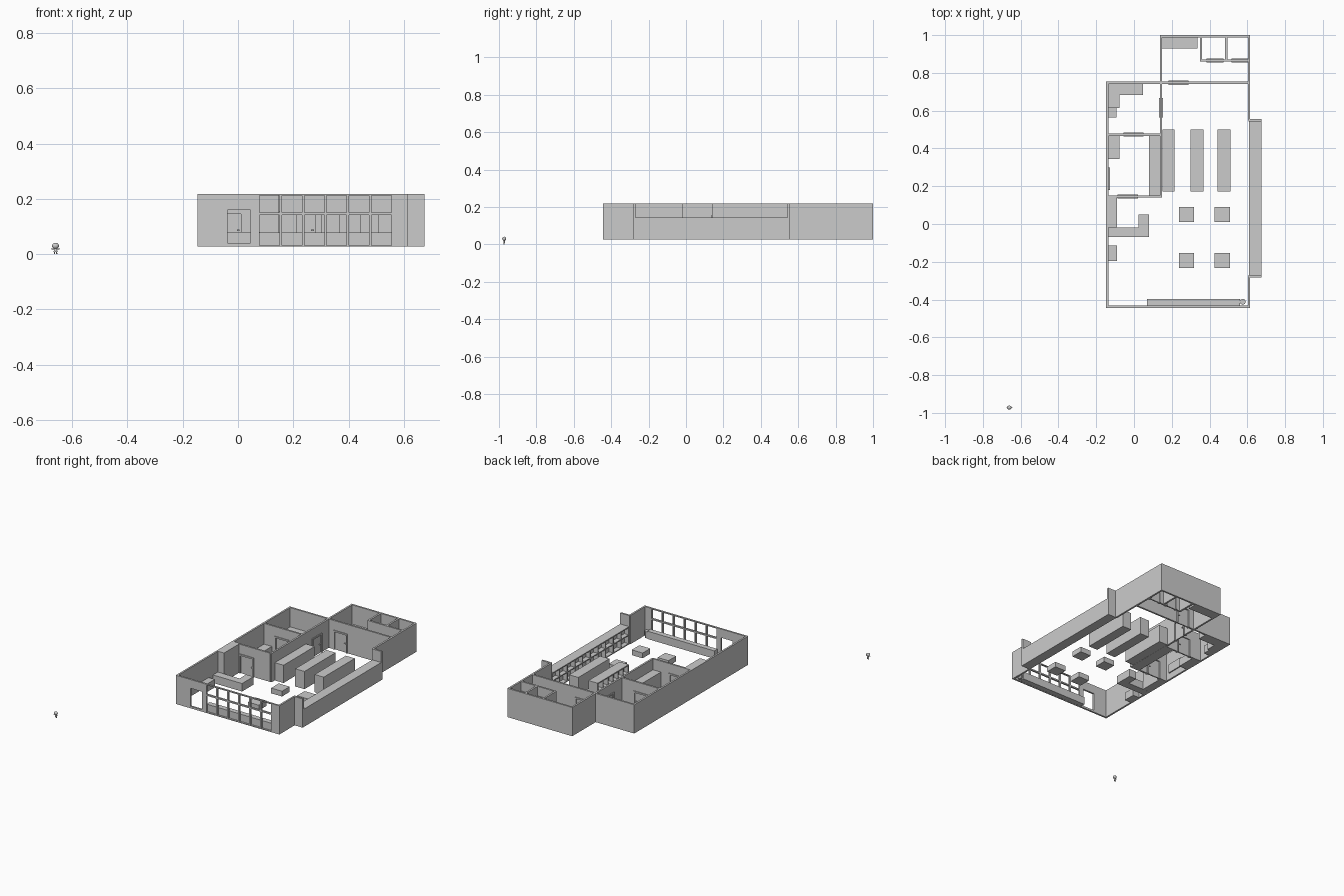
import bpy, bmesh, math
from mathutils import Vector

if "Cube" in bpy.data.objects:
    bpy.data.objects.remove(bpy.data.objects["Cube"])

Z0, Z1, T = 0.027, 0.218, 0.012      # wall base, wall top, wall thickness


def finish(name, bm):
    bmesh.ops.recalc_face_normals(bm, faces=bm.faces)
    me = bpy.data.meshes.new(name)
    bm.to_mesh(me)
    bm.free()
    ob = bpy.data.objects.new(name, me)
    bpy.context.collection.objects.link(ob)
    return ob


def add_box(bm, x0, x1, y0, y1, z0, z1):
    vs = bmesh.ops.create_cube(bm, size=1)['verts']
    for v in vs:
        v.co = Vector(((x0 + x1) / 2 + v.co.x * (x1 - x0),
                       (y0 + y1) / 2 + v.co.y * (y1 - y0),
                       (z0 + z1) / 2 + v.co.z * (z1 - z0)))


def box(name, x0, x1, y0, y1, z1, z0=Z0):
    bm = bmesh.new()
    add_box(bm, x0, x1, y0, y1, z0, z1)
    return finish(name, bm)


def prism(name, pts, z1):
    bm = bmesh.new()
    f = bm.faces.new([bm.verts.new((x, y, Z0)) for x, y in pts])
    r = bmesh.ops.extrude_face_region(bm, geom=[f], use_keep_orig=True)
    for v in r['geom']:
        if isinstance(v, bmesh.types.BMVert):
            v.co.z = z1
    return finish(name, bm)


def wall(name, axis, pos, a, b, openings=()):
    """Wall along an axis, centred on pos, with rectangular (u0, u1, z0, z1) openings."""
    us = sorted({a, b, *[round(u, 4) for o in openings for u in o[:2]]})
    zs = sorted({Z0, Z1, *[z for o in openings for z in o[2:]]})
    place = (lambda u, d, z: (u, pos + d, z)) if axis == 'x' else (lambda u, d, z: (pos + d, u, z))
    bm = bmesh.new()
    grid = {(i, j): bm.verts.new(place(u, -T / 2, z))
            for i, u in enumerate(us) for j, z in enumerate(zs)}
    for i in range(len(us) - 1):
        for j in range(len(zs) - 1):
            um, zm = (us[i] + us[i + 1]) / 2, (zs[j] + zs[j + 1]) / 2
            if not any(o[0] < um < o[1] and o[2] < zm < o[3] for o in openings):
                bm.faces.new([grid[i, j], grid[i + 1, j], grid[i + 1, j + 1], grid[i, j + 1]])
    bmesh.ops.delete(bm, geom=[v for v in bm.verts if not v.link_faces], context='VERTS')
    r = bmesh.ops.extrude_face_region(bm, geom=bm.faces[:], use_keep_orig=True)
    off = Vector(place(0, T, 0)) - Vector(place(0, 0, 0))
    for v in r['geom']:
        if isinstance(v, bmesh.types.BMVert):
            v.co += off
    return finish(name, bm)


def door(name, axis, pos, a, b, top=0.155):
    """Framed door leaf with handles; returns the wall opening it needs."""
    bm = bmesh.new()

    def part(u0, u1, d, z0, z1):
        if axis == 'x':
            add_box(bm, u0, u1, pos - d, pos + d, z0, z1)
        else:
            add_box(bm, pos - d, pos + d, u0, u1, z0, z1)
    f = 0.01
    part(a, a + f, 0.011, Z0, top)
    part(b - f, b, 0.011, Z0, top)
    part(a + f, b - f, 0.011, top - f, top)
    part(a + f, b - f, 0.004, Z0, top - f)
    part(b - f - 0.014, b - f - 0.004, 0.010, 0.083, 0.089)
    finish(name, bm)
    return (a, b, Z0, top)


def bookcase(name, x0, x1, y0, y1, z1, bays):
    """Bookcase whose -x face is open, with dividers and one shelf."""
    t = 0.007
    bm = bmesh.new()
    add_box(bm, x0 + 0.03, x1, y0, y1, Z0, z1)
    for z in (Z0, (Z0 + z1) / 2, z1 - t):
        add_box(bm, x0, x0 + 0.03, y0, y1, z, z + t)
    for i in range(bays + 1):
        y = y0 + (y1 - y0 - t) * i / bays
        add_box(bm, x0, x0 + 0.03, y, y + t, Z0, z1)
    finish(name, bm)


# Outer walls
wall("left_wall", 'y', -0.141, -0.44, 0.75)
wins = [(0.078 + 0.081 * i, 0.150 + 0.081 * i, z0, z1)
        for i in range(6) for z0, z1 in ((0.032, 0.142), (0.151, 0.212))]
wall("front_window_wall", 'x', -0.438, -0.147, 0.615, wins + [(-0.038, 0.045, 0.04, 0.16)])
wall("right_wall_front", 'y', 0.609, -0.44, -0.277)
wall("right_wall_back", 'y', 0.609, 0.55, 1.0)
wall("rear_wall", 'x', 0.994, 0.14, 0.615)
wall("rear_left_room_wall", 'y', 0.143, 0.75, 1.0)

# Inner walls with doors
wall("rear_partition", 'x', 0.748, -0.147, 0.615, [door("rear_door", 'x', 0.748, 0.183, 0.288)])
wall("long_partition", 'y', 0.143, 0.14, 0.75, [door("kitchen_door", 'y', 0.143, 0.565, 0.667)])
wall("office_front_wall", 'x', 0.145, -0.14, 0.14, [door("office_door", 'x', 0.145, -0.088, 0.02)])
wall("office_back_wall", 'x', 0.473, -0.14, 0.14, [door("store_door", 'x', 0.473, -0.056, 0.05)])
wall("stall_front_wall", 'x', 0.866, 0.35, 0.61,
     [door("stall_door_1", 'x', 0.866, 0.385, 0.475), door("stall_door_2", 'x', 0.866, 0.515, 0.604)])
for i, x in enumerate((0.355, 0.488)):
    wall(f"stall_side_{i + 1}", 'y', x, 0.866, 0.99)

# Side bay with full-height end walls
for i, y in enumerate((-0.277, 0.549)):
    wall(f"bay_end_{i + 1}", 'x', y, 0.606, 0.674)
bookcase("bay_bookcase", 0.608, 0.674, -0.271, 0.543, 0.145, 10)

# Main hall furniture
box("shelf_row_1", 0.15, 0.214, 0.173, 0.50, 0.145)
bookcase("shelf_row_2", 0.30, 0.368, 0.173, 0.50, 0.145, 6)
box("shelf_row_3", 0.443, 0.51, 0.173, 0.50, 0.145)
for i, x in enumerate((0.237, 0.427)):
    for j, y in enumerate((0.01, -0.234)):
        box(f"table_{i}{j}", x, x + 0.08, y, y + 0.08, 0.062)
box("window_bench", 0.07, 0.562, -0.431, -0.397, 0.079)

# Reception corner
box("tall_cabinet", -0.135, -0.09, -0.018, 0.139, Z1)
prism("reception_desk", [(-0.135, -0.07), (0.079, -0.07), (0.079, 0.05),
                         (0.025, 0.05), (0.025, -0.019), (-0.135, -0.019)], 0.08)
box("side_cabinet", -0.135, -0.09, -0.195, -0.115, 0.08)

# Back room furniture
box("wash_counter", 0.149, 0.336, 0.93, 0.988, 0.09)
prism("kitchen_counter", [(-0.135, 0.742), (0.047, 0.742), (0.047, 0.682),
                          (-0.078, 0.682), (-0.078, 0.615), (-0.135, 0.615)], 0.09)
box("kitchen_unit", -0.135, -0.092, 0.565, 0.615, 0.08)
box("office_desk", -0.135, -0.078, 0.343, 0.467, 0.08)
box("wall_board", -0.135, -0.128, 0.18, 0.30, 0.13, 0.07)
box("office_shelf", 0.079, 0.137, 0.151, 0.467, 0.145)

# Corner pot
bm = bmesh.new()
bmesh.ops.create_cone(bm, cap_ends=True, segments=8, radius1=0.012, radius2=0.016, depth=0.045)
pot = finish("corner_pot", bm)
pot.location = (0.576, -0.412, Z0 + 0.0225)

# Small standing figure
FX, FY = -0.66, -0.972


def blob(name, x, z, sx, sy, sz, shape='sphere'):
    bm = bmesh.new()
    if shape == 'sphere':
        bmesh.ops.create_uvsphere(bm, u_segments=16, v_segments=10, radius=1)
    else:
        bmesh.ops.create_cone(bm, cap_ends=True, segments=12, radius1=1, radius2=0.75, depth=2)
    for v in bm.verts:
        v.co = Vector((FX + x + v.co.x * sx, FY + v.co.y * sy, z + v.co.z * sz))
    ob = finish(name, bm)
    for p in ob.data.polygons:
        p.use_smooth = shape == 'sphere'


blob("figure_head", 0, 0.030, 0.0125, 0.0105, 0.011)
blob("figure_body", 0, 0.014, 0.007, 0.005, 0.007, 'cone')
for s in (-1, 1):
    blob("figure_arm", s * 0.0105, 0.019, 0.006, 0.002, 0.002)
    blob("figure_leg", s * 0.004, 0.004, 0.0025, 0.003, 0.004, 'cone')
